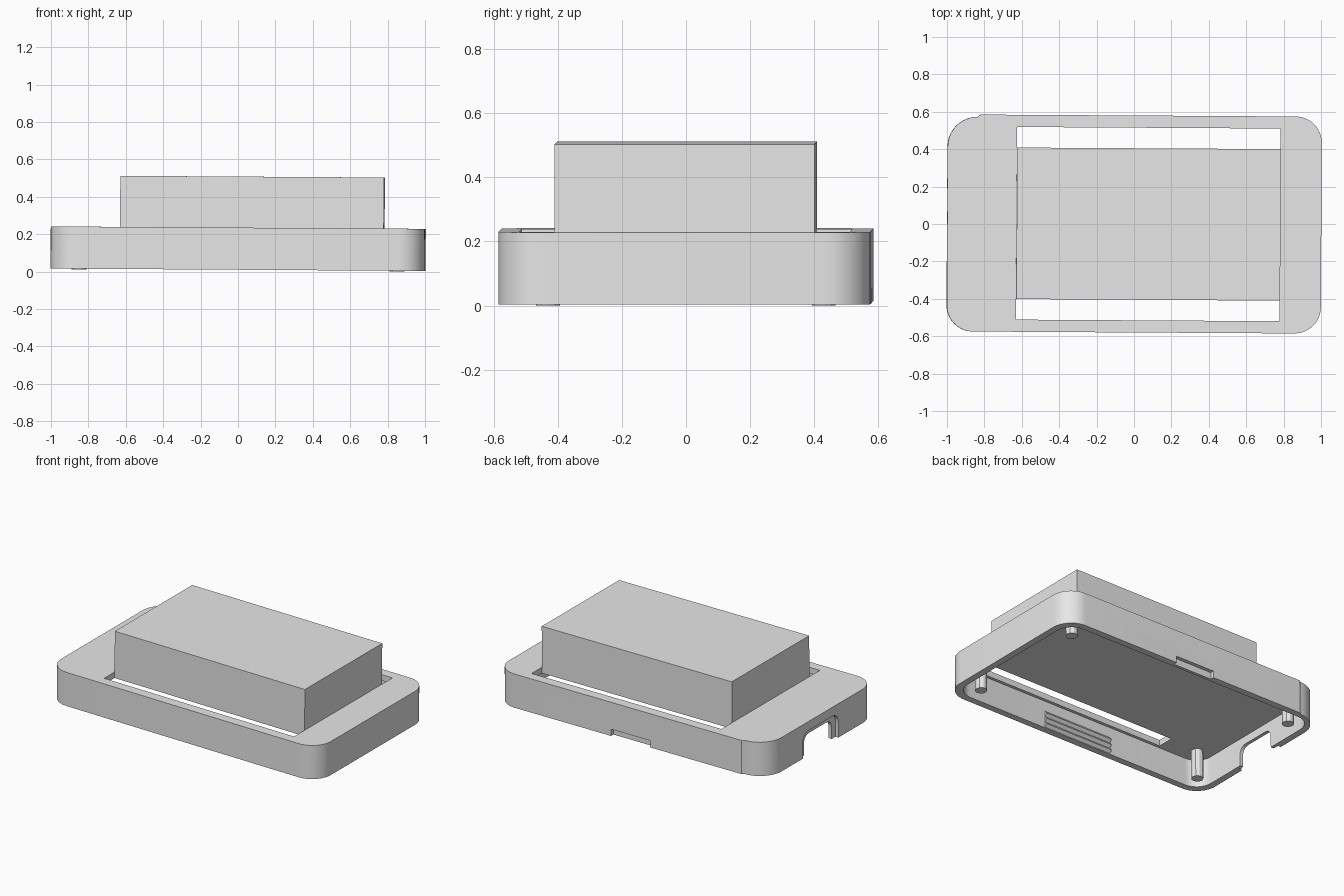
import bpy, bmesh, math
from mathutils import Vector

cube = bpy.data.objects.get("Cube")
if cube:
    bpy.data.objects.remove(cube, do_unlink=True)

grey = bpy.data.materials.new("plain grey")
grey.use_nodes = True
grey.diffuse_color = (0.8, 0.8, 0.8, 1)
grey.node_tree.nodes["Principled BSDF"].inputs["Base Color"].default_value = (0.8, 0.8, 0.8, 1)

TILT = (0, 0.0065, -0.006)   # the whole part sits very slightly askew
BOTTOM, TOP, ROOF = 0.01, 0.235, 0.195
WALL = 0.045


def prism(name, points, low, high, axis="z"):
    """Extrude a 2D outline along z (points are x, y) or x (points are y, z)."""
    bm = bmesh.new()
    place = (lambda p: Vector((p[0], p[1], low))) if axis == "z" else (lambda p: Vector((low, p[0], p[1])))
    face = bm.faces.new([bm.verts.new(place(p)) for p in points])
    step = Vector((0, 0, high - low)) if axis == "z" else Vector((high - low, 0, 0))
    new = bmesh.ops.extrude_face_region(bm, geom=[face])["geom"]
    bmesh.ops.translate(bm, verts=[v for v in new if isinstance(v, bmesh.types.BMVert)], vec=step)
    bmesh.ops.recalc_face_normals(bm, faces=bm.faces)
    mesh = bpy.data.meshes.new(name)
    bm.to_mesh(mesh)
    bm.free()
    mesh.materials.append(grey)
    obj = bpy.data.objects.new(name, mesh)
    bpy.context.collection.objects.link(obj)
    return obj


def box(name, x0, x1, y0, y1, z0, z1):
    return prism(name, [(x0, y0), (x1, y0), (x1, y1), (x0, y1)], z0, z1)


def arc(cx, cy, r, start, steps=10):
    angles = [math.radians(start + 90 * i / steps) for i in range(steps + 1)]
    return [(cx + r * math.cos(a), cy + r * math.sin(a)) for a in angles]


def rounded(hx, hy, r):
    """Rounded rectangle outline, corner by corner."""
    pts = []
    for sx, sy, start in ((1, 1, 0), (-1, 1, 90), (-1, -1, 180), (1, -1, 270)):
        pts += arc(sx * (hx - r), sy * (hy - r), r, start)
    return pts


def activate(obj):
    bpy.ops.object.select_all(action="DESELECT")
    obj.select_set(True)
    bpy.context.view_layer.objects.active = obj


def cut(obj, cutter):
    cutter.hide_render = True
    mod = obj.modifiers.new("cut", "BOOLEAN")
    mod.operation = "DIFFERENCE"
    mod.solver = "EXACT"
    mod.object = cutter
    activate(obj)
    bpy.ops.object.modifier_apply(modifier=mod.name)
    bpy.data.objects.remove(cutter, do_unlink=True)


def arch(half, height, r):
    """Opening outline in y, z with rounded upper corners."""
    z = BOTTOM + height
    return [(-half, -0.1), (half, -0.1)] + arc(half - r, z - r, r, 0, 6) + arc(r - half, z - r, r, 90, 6)


# Outer shell, with a small step where the back right corner meets the wall
outline = arc(0.86, 0.44, 0.14, 0) + [(-0.825, 0.58)] + arc(-0.84, 0.408, 0.16, 90)
outline += arc(-0.86, -0.44, 0.14, 180) + arc(0.86, -0.44, 0.14, 270)
shell = prism("case_shell", outline, BOTTOM, TOP)

# Hollow underside and the window in the top plate
cut(shell, prism("cavity", rounded(1 - WALL, 0.58 - WALL, 0.11), -0.1, ROOF))
cut(shell, box("window", -0.63, 0.78, -0.515, 0.515, 0.1, 0.4))

# Stepped cable opening in the end wall
cut(shell, prism("opening_outer", arch(0.185, 0.165, 0.06), -1.1, -0.978, "x"))
cut(shell, prism("opening_inner", arch(0.145, 0.13, 0.05), -1.1, -0.9, "x"))

# Pry notch in the back wall
cut(shell, box("notch", -0.145, 0.145, 0.555, 0.7, -0.1, BOTTOM + 0.045))

# Raised block spanning the window
block = box("raised_block", -0.63, 0.78, -0.405, 0.405, ROOF, 0.508)

# Grip ridges inside the front wall
inner = -0.58 + WALL
zigzag = [(inner - 0.01, BOTTOM + 0.005)]
for i in range(3):
    z = BOTTOM + 0.005 + 0.037 * i
    zigzag += [(inner, z), (inner + 0.015, z + 0.018)]
zigzag += [(inner, z + 0.037), (inner - 0.01, z + 0.037)]
ridges = prism("inner_grip_ridges", zigzag, -0.255, 0.255, "x")

# Four screw posts under the top plate
parts = [shell, block, ridges]
for side, x in (("left", 0.85), ("right", -0.85)):
    for end, y in (("front", -0.425), ("back", 0.435)):
        ring = [(x + px, y + py) for px, py in rounded(0.037, 0.037, 0.037)[::4]]
        ring = [p for i, p in enumerate(ring) if (Vector(p) - Vector(ring[i - 1])).length > 0.001]
        parts.append(prism(f"{end}_{side}_post", ring, 0.006, ROOF + 0.005))

for obj in parts:
    activate(obj)
    bpy.ops.object.shade_smooth_by_angle(angle=math.radians(30))
    obj.rotation_euler = TILT
